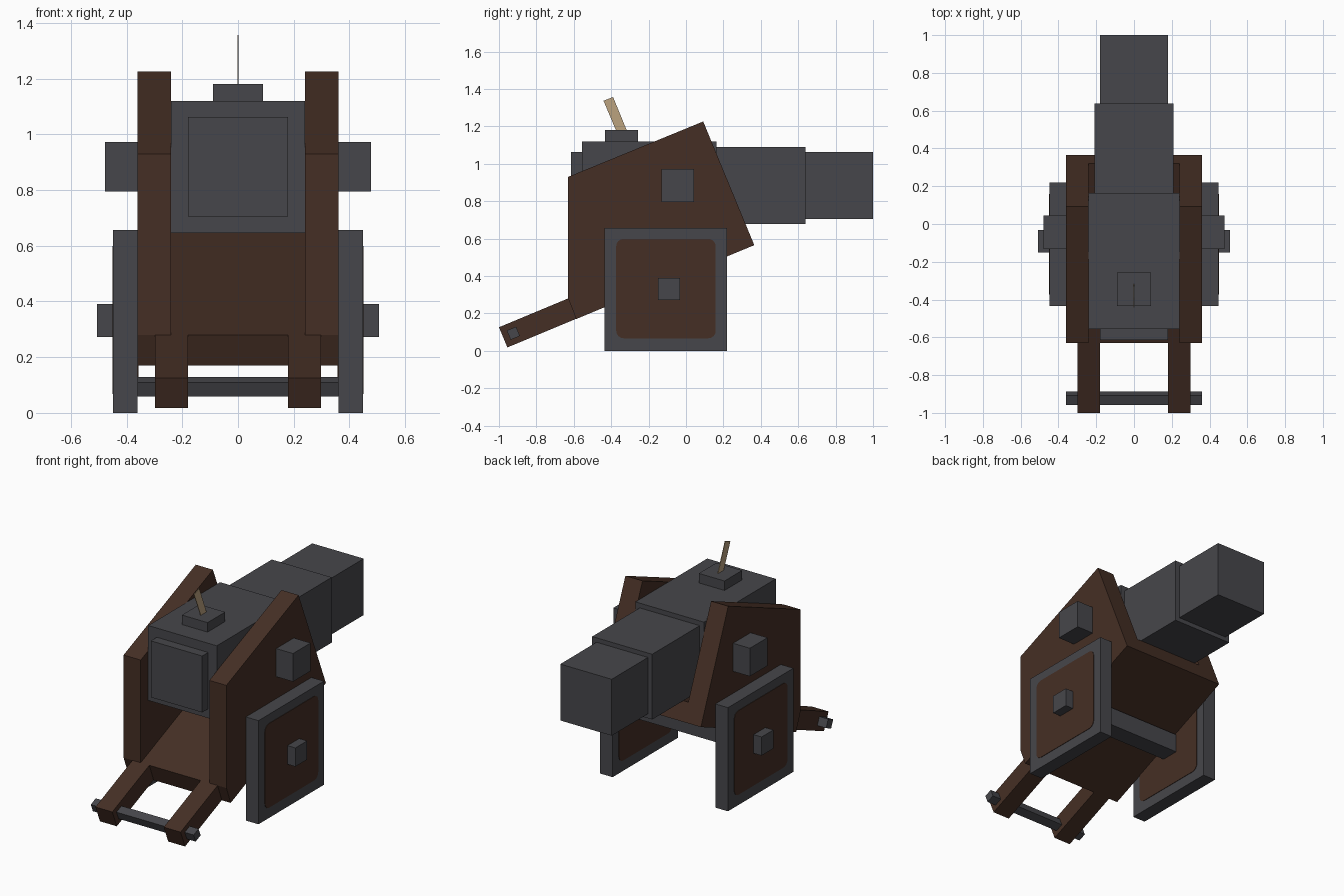
import bpy, bmesh, math

cube = bpy.data.objects.get("Cube")
if cube:
    bpy.data.objects.remove(cube, do_unlink=True)


def material(name, rgb):
    m = bpy.data.materials.new(name)
    m.use_nodes = True
    m.diffuse_color = (*rgb, 1)
    m.node_tree.nodes["Principled BSDF"].inputs["Base Color"].default_value = (*rgb, 1)
    return m


IRON = material("dark iron", (0.062, 0.062, 0.070))
WOOD = material("dark wood", (0.060, 0.028, 0.018))
ROPE = material("tan rope", (0.50, 0.36, 0.21))


def prism(name, profile, x0, x1, mat):
    """Extrude a side profile of (y, z) points from x0 to x1."""
    bm = bmesh.new()
    face = bm.faces.new([bm.verts.new((x0, y, z)) for y, z in profile])
    grown = bmesh.ops.extrude_face_region(bm, geom=[face])["geom"]
    verts = [v for v in grown if isinstance(v, bmesh.types.BMVert)]
    bmesh.ops.translate(bm, verts=verts, vec=(x1 - x0, 0, 0))
    bmesh.ops.recalc_face_normals(bm, faces=bm.faces)
    mesh = bpy.data.meshes.new(name)
    bm.to_mesh(mesh)
    bm.free()
    mesh.materials.append(mat)
    obj = bpy.data.objects.new(name, mesh)
    bpy.context.collection.objects.link(obj)
    return obj


def box(name, x0, x1, y0, y1, z0, z1, mat):
    return prism(name, [(y0, z0), (y1, z0), (y1, z1), (y0, z1)], x0, x1, mat)


def pair(name, profile, x0, x1, mat):
    """Matching parts on the left (+x) and right (-x)."""
    prism("left_" + name, profile, x0, x1, mat)
    prism("right_" + name, profile, -x1, -x0, mat)


def rounded_square(cy, cz, half, radius, steps=4):
    pts = []
    for corner in range(4):
        mid = math.radians(45 + 90 * corner)
        oy = cy + math.copysign(half - radius, math.cos(mid))
        oz = cz + math.copysign(half - radius, math.sin(mid))
        for i in range(steps + 1):
            a = math.radians(90 * corner + 90 * i / steps)
            pts.append((oy + radius * math.cos(a), oz + radius * math.sin(a)))
    return pts


# Barrel: stepped square sections from the breech to the muzzle
box("breech_plate", -0.18, 0.18, -0.615, -0.555, 0.705, 1.062, IRON)
box("breech", -0.24, 0.24, -0.555, 0.163, 0.646, 1.12, IRON)
box("barrel_middle", -0.21, 0.21, 0.163, 0.638, 0.677, 1.09, IRON)
box("muzzle", -0.18, 0.18, 0.638, 1.0, 0.705, 1.062, IRON)
box("trunnion", -0.478, 0.478, -0.132, 0.044, 0.795, 0.973, IRON)

# Vent cap with a flat fuse
box("vent_cap", -0.09, 0.09, -0.433, -0.257, 1.12, 1.18, IRON)
prism("fuse", [(-0.362, 1.15), (-0.305, 1.15), (-0.39, 1.357), (-0.441, 1.337)],
      -0.002, 0.002, ROPE)

# Carriage: side cheeks and sloping floor
pair("cheek", [(-0.63, 0.28), (-0.587, 0.17), (0.365, 0.565), (0.092, 1.226), (-0.63, 0.93)],
     0.24, 0.36, WOOD)
prism("floor", [(-0.63, 0.28), (-0.587, 0.17), (0.365, 0.565), (0.32, 0.674)],
      -0.24, 0.24, WOOD)

# Trail legs with a tilted crossbar
pair("trail_leg", [(-1.0, 0.126), (-0.955, 0.018), (-0.585, 0.172), (-0.63, 0.28)],
     0.18, 0.298, WOOD)
bar = [(-0.923 + 0.038 * math.cos(math.radians(67.5 + 90 * i)),
        0.094 + 0.038 * math.sin(math.radians(67.5 + 90 * i))) for i in range(4)]
prism("crossbar", bar, -0.36, 0.36, IRON)

# Axle and square wheels with wooden panels on both sides
box("axle", -0.507, 0.507, -0.15, -0.032, 0.272, 0.39, IRON)
pair("wheel", [(-0.435, 0), (0.22, 0), (0.22, 0.656), (-0.435, 0.656)], 0.36, 0.448, IRON)
panel = rounded_square(-0.107, 0.333, 0.266, 0.04)
pair("wheel_outer_panel", panel, 0.446, 0.451, WOOD)
pair("wheel_inner_panel", panel, 0.357, 0.362, WOOD)
